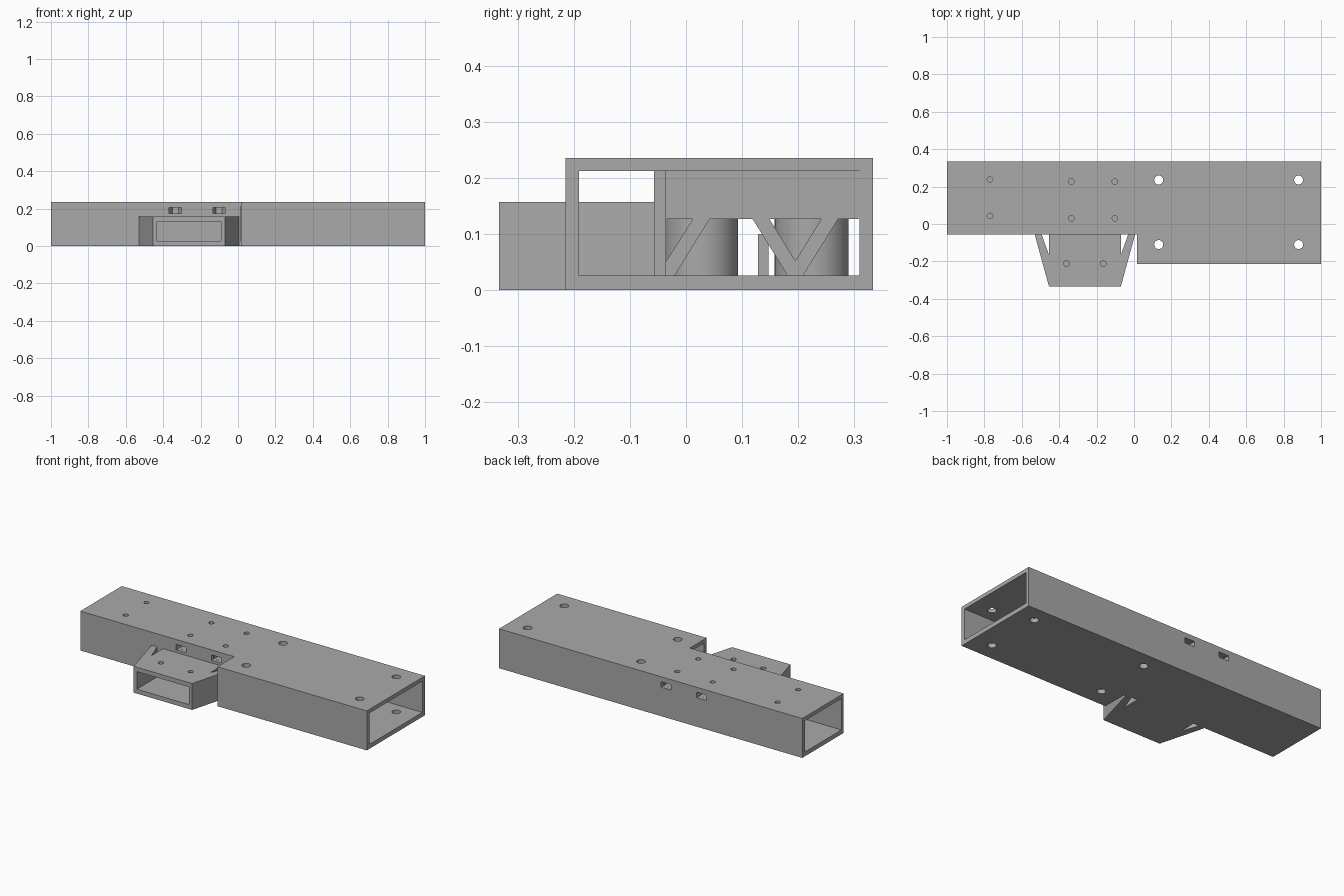
import bpy, bmesh
from math import cos, sin, tau

cube = bpy.data.objects.get("Cube")
if cube:
    bpy.data.objects.remove(cube, do_unlink=True)

grey = bpy.data.materials.new("plain grey")
grey.use_nodes = True
grey.diffuse_color = (0.4, 0.4, 0.4, 1)
grey.node_tree.nodes["Principled BSDF"].inputs["Base Color"].default_value = grey.diffuse_color

H, WALL = 0.235, 0.024          # tube height, wall thickness
FLOOR, ROOF = 0.026, 0.212      # inner floor and ceiling
POD_X, POD_H = -0.2625, 0.157   # pod centre and height


def prism(name, points, low, high, axis="z"):
    """Extrude a flat outline along z, or a y-z outline along x."""
    bm = bmesh.new()
    place = (lambda p, h: (p[0], p[1], h)) if axis == "z" else (lambda p, h: (h, p[0], p[1]))
    bottom = [bm.verts.new(place(p, low)) for p in points]
    top = [bm.verts.new(place(p, high)) for p in points]
    bm.faces.new(bottom)
    bm.faces.new(top)
    n = len(points)
    for i in range(n):
        j = (i + 1) % n
        bm.faces.new((bottom[i], bottom[j], top[j], top[i]))
    bmesh.ops.recalc_face_normals(bm, faces=bm.faces)
    mesh = bpy.data.meshes.new(name)
    bm.to_mesh(mesh)
    bm.free()
    mesh.materials.append(grey)
    obj = bpy.data.objects.new(name, mesh)
    bpy.context.scene.collection.objects.link(obj)
    return obj


def box(name, x0, x1, y0, y1, z0, z1):
    return prism(name, [(x0, y0), (x1, y0), (x1, y1), (x0, y1)], z0, z1)


def cylinder(name, x, y, r, z0, z1, sides=32):
    ring = [(x + r * cos(tau * i / sides), y + r * sin(tau * i / sides)) for i in range(sides)]
    return prism(name, ring, z0, z1)


def cut(target, cutters):
    for cutter in cutters:
        cutter.hide_render = True
        mod = target.modifiers.new("cut", "BOOLEAN")
        mod.operation, mod.solver, mod.object = "DIFFERENCE", "EXACT", cutter
    graph = bpy.context.evaluated_depsgraph_get()
    mesh = bpy.data.meshes.new_from_object(target.evaluated_get(graph))
    target.modifiers.clear()
    target.data = mesh


def smooth(obj):
    bpy.ops.object.select_all(action="DESELECT")
    obj.select_set(True)
    bpy.context.view_layer.objects.active = obj
    bpy.ops.object.shade_smooth_by_angle(angle=0.5)


# Stepped tube, open at both ends and at the step
step, back, narrow, wide = 0.015, 0.333, -0.057, -0.215
tube = prism("stepped_tube", [(-1, narrow), (step, narrow), (step, wide),
                              (1, wide), (1, back), (-1, back)], 0, H)
e = step - 0.001
cavity = prism("cavity_cutter", [(-1.1, narrow + WALL - 0.003), (e, narrow + WALL - 0.003),
                                 (e, wide + WALL), (1.1, wide + WALL),
                                 (1.1, back - WALL), (-1.1, back - WALL)], FLOOR, ROOF)

# Screw holes and nut slots
big_holes = [cylinder("bolt_cutter", x, y, 0.024, -0.1, 0.4)
             for x in (0.132, 0.88) for y in (-0.11, 0.235)]
end_holes = [cylinder("end_hole_cutter", -0.77, y, 0.015, 0.15, 0.4) for y in (0.043, 0.238)]
screw_x, screw_y = (-0.335, -0.102), (0.03, 0.227)
screw_holes = [cylinder("screw_cutter", x, y, 0.015, 0.14, 0.4) for x in screw_x for y in screw_y]
nut_slots = []
for x in screw_x:
    for y, out in zip(screw_y, (-0.2, 0.45)):
        r = 0.033
        side = 1 if out > y else -1
        near = y - side * r * 0.866
        nut_slots.append(prism("nut_slot_cutter", [
            (x - r, out), (x - r, y), (x - r / 2, near),
            (x + r / 2, near), (x + r, y), (x + r, out)], 0.173, 0.205))
cut(tube, [cavity] + big_holes + end_holes + screw_holes + nut_slots)
smooth(tube)

# Mounting block hanging under the roof
block = box("mounting_block", -0.42, 0, narrow + 0.022, back - WALL - 0.001, 0.126, ROOF)
cut(block, screw_holes + nut_slots)
smooth(block)

# Round posts under the block
for x in screw_x:
    for y in screw_y:
        smooth(cylinder("support_post", x, y - 0.003, 0.066, FLOOR, 0.126, 48))

# Slanted braces in front of the posts
for top, foot in ((0.027, -0.035), (0.134, 0.196), (0.256, 0.194)):
    w = 0.015
    outline = [(foot - w, FLOOR), (foot + w, FLOOR), (top + w, 0.126), (top - w, 0.126)]
    if foot - w < -0.036:
        outline = [(-0.036, FLOOR), (foot + w, FLOOR), (top + w, 0.126),
                   (top - w, 0.126), (-0.036, 0.05)]
    prism("slanted_brace", outline, -0.025, 0, "x")
box("upright_brace", -0.06, -0.03, 0.128, 0.147, FLOOR, 0.1)

# Front pod with an open front
front, half = -0.333, 0.1925
pod = box("front_pod", POD_X - half, POD_X + half, front, narrow, 0, POD_H)
pocket = box("pod_cutter", POD_X - half + 0.021, POD_X + half - 0.021, front - 0.1, narrow - 0.002,
             FLOOR, 0.131)
pod_holes = [cylinder("pod_hole_cutter", POD_X + s * 0.098, -0.212, 0.015, 0.1, 0.3)
             for s in (-1, 1)]
cut(pod, [pocket] + pod_holes)
smooth(pod)

# Tapered side gussets with a slit beside the pod
for s, name in ((1, "left_gusset"), (-1, "right_gusset")):
    prism(name, [(POD_X + s * d, y) for d, y in (
        (half, front), (0.268, narrow), (0.231, narrow), (half, -0.165))], 0, POD_H)

for obj in list(bpy.data.objects):
    if "cutter" in obj.name:
        bpy.data.objects.remove(obj, do_unlink=True)
